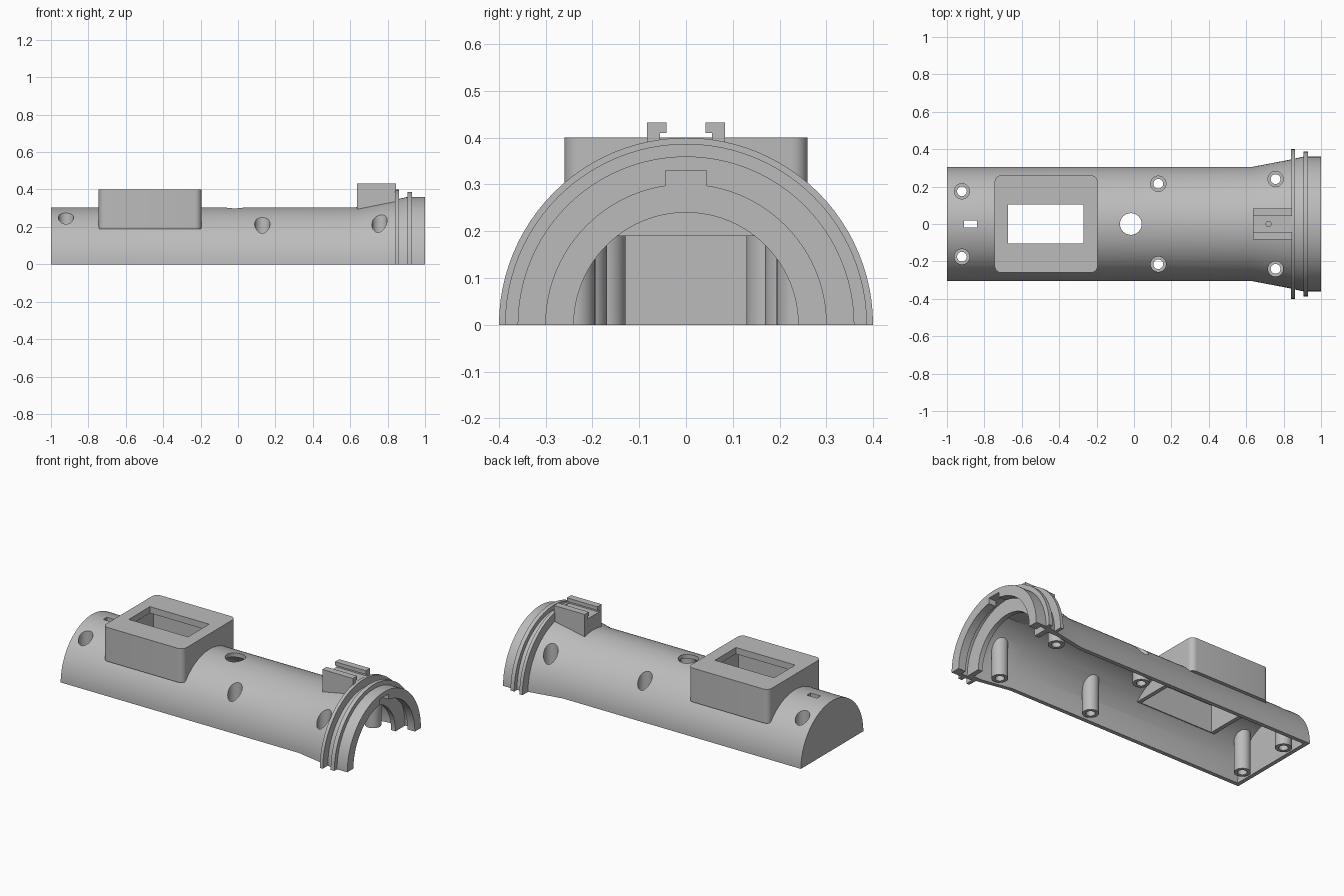
import bpy, bmesh, math
from mathutils import Matrix, Vector

old = bpy.data.objects.get("Cube")
if old:
    bpy.data.objects.remove(old, do_unlink=True)

grey = bpy.data.materials.new("plain_grey")
grey.use_nodes = True
COLOUR = (0.5, 0.5, 0.5, 1)
grey.diffuse_color = COLOUR
grey.node_tree.nodes["Principled BSDF"].inputs["Base Color"].default_value = COLOUR


def finish(bm, name):
    bmesh.ops.recalc_face_normals(bm, faces=bm.faces)
    mesh = bpy.data.meshes.new(name)
    bm.to_mesh(mesh)
    bm.free()
    mesh.materials.append(grey)
    ob = bpy.data.objects.new(name, mesh)
    bpy.context.collection.objects.link(ob)
    return ob


def revolve(name, profile, steps=96):
    """Spin (x, radius) points about the x axis; both ends lie on the axis."""
    bm = bmesh.new()
    vs = [bm.verts.new((x, 0, r)) for x, r in profile]
    es = [bm.edges.new(pair) for pair in zip(vs, vs[1:])]
    bmesh.ops.spin(bm, geom=vs + es, cent=(0, 0, 0), axis=(1, 0, 0),
                   angle=math.tau, steps=steps)
    bmesh.ops.remove_doubles(bm, verts=bm.verts, dist=1e-5)
    return finish(bm, name)


def box(name, lo, hi, corner=0):
    lo, hi = Vector(lo), Vector(hi)
    bm = bmesh.new()
    m = Matrix.Translation((lo + hi) / 2) @ Matrix.Diagonal((*(hi - lo), 1))
    bmesh.ops.create_cube(bm, size=1, matrix=m)
    if corner:
        upright = [e for e in bm.edges
                   if abs(e.verts[0].co.z - e.verts[1].co.z) > 0.01]
        bmesh.ops.bevel(bm, geom=upright, offset=corner, segments=6,
                        profile=0.5, affect='EDGES')
    return finish(bm, name)


def tube(name, x, y, z0, z1, r):
    bm = bmesh.new()
    bmesh.ops.create_cone(bm, cap_ends=True, segments=32, radius1=r, radius2=r,
                          depth=z1 - z0,
                          matrix=Matrix.Translation((x, y, (z0 + z1) / 2)))
    return finish(bm, name)


def boolean(ob, cutter, op='DIFFERENCE', keep=False):
    mod = ob.modifiers.new(op.lower(), 'BOOLEAN')
    mod.operation, mod.solver, mod.object = op, 'EXACT', cutter
    bpy.context.view_layer.update()
    bpy.context.view_layer.objects.active = ob
    bpy.ops.object.modifier_apply(modifier=mod.name)
    if not keep:
        bpy.data.objects.remove(cutter, do_unlink=True)


# Half shell: outer skin with flared mouth and two flanges, then inner skin
outer = [(-1, 0), (-1, .305), (.63, .305), (.84, .345), (.84, .4), (.86, .4),
         (.86, .35), (.905, .36), (.905, .387), (.93, .387), (.93, .36), (1, .36)]
inner = [(1, .3), (.95, .3), (.95, .335), (.91, .335), (.91, .24), (.88, .24),
         (.88, .315), (.82, .315), (.63, .28), (-.975, .28), (-.975, 0)]
shell = revolve("half_shell", outer + inner)
boolean(shell, box("lower_half_cutter", (-2, -1, -1), (2, 1, 0)))

# Openings in the shell: notch in the mouth, round button hole, small slot
boolean(shell, box("notch_cutter", (.94, -.044, .2), (1.1, .044, .33)))
boolean(shell, tube("button_cutter", -.017, 0, .2, .5, .058))
boolean(shell, box("slot_cutter", (-.91, -.018, .2), (-.84, .018, .5)))

# Raised display housing, hollow underneath, with a window in its top
housing = box("display_housing", (-.745, -.26, .19), (-.195, .26, .4), .035)
cavity = box("cavity_cutter", (-.72, -.2, .1), (-.22, .2, .36))
boolean(housing, cavity, keep=True)
boolean(shell, cavity)
boolean(housing, box("window_cutter", (-.675, -.103, .3), (-.27, .103, .5)))

# Screw bosses: trimmed to the skin, counterbored from above
envelope = revolve("envelope", [(-.99, 0), (-.99, .303), (.63, .303),
                                (.9, .353), (.9, 0)])
bosses = []
for place, x, y in (("rear", -.92, .175), ("middle", .13, .215), ("mouth", .757, .24)):
    for side, s in (("left", 1), ("right", -1)):
        boss = tube(f"{place}_{side}_screw_boss", x, s * y, 0, .38, .046)
        boolean(boss, envelope, 'INTERSECT', keep=True)
        boolean(boss, tube("bore", x, s * y, .08, .5, .041))
        boolean(boss, tube("screw_hole", x, s * y, -.1, .2, .026))
        boolean(shell, tube("shell_bore", x, s * y, .08, .5, .041))
        bosses.append(boss)
bpy.data.objects.remove(envelope, do_unlink=True)

# Accessory mount: base block with two inward-lipped rails
mount = box("mount_base", (.635, -.083, .285), (.845, .083, .395))
boolean(mount, tube("pin_cutter", .72, 0, .35, .5, .014))
rails = []
for side, s in (("left", 1), ("right", -1)):
    for part, inside, z0, z1 in (("stem", .056, .39, .412), ("lip", .042, .41, .433)):
        ys = sorted((s * inside, s * .083))
        rails.append(box(f"{side}_rail_{part}", (.635, ys[0], z0), (.845, ys[1], z1)))

# Smooth the round faces, keep the hard edges
bpy.ops.object.select_all(action='DESELECT')
for ob in [shell, housing, mount] + bosses + rails:
    ob.select_set(True)
bpy.context.view_layer.objects.active = shell
bpy.ops.object.shade_smooth_by_angle(angle=math.radians(25))
